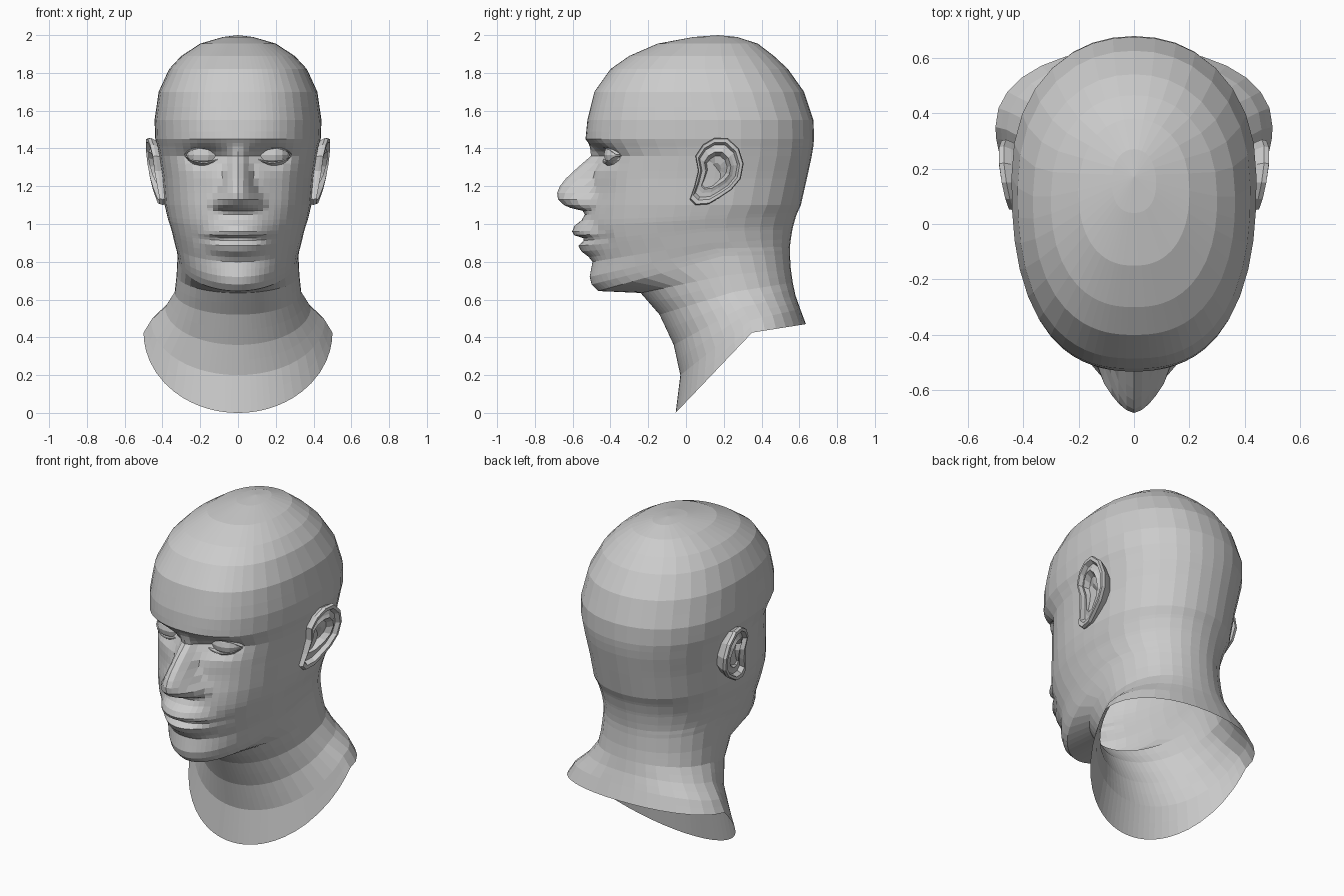
import bpy, bmesh
from math import sin, cos, pi, radians, exp


def loft(name, rows, closed=False, cap=False, pole=None):
    """Skin rows of points on the +x side and mirror across x = 0."""
    bm = bmesh.new()
    grid = [[bm.verts.new(p) for p in row] for row in rows]
    n = len(grid[0])
    for a, b in zip(grid, grid[1:]):
        for i in range(n if closed else n - 1):
            j = (i + 1) % n
            bm.faces.new((a[i], a[j], b[j], b[i]))
    if cap:
        bm.faces.new(grid[-1])
    if pole:
        top = bm.verts.new(pole)
        for i in range(n - 1):
            bm.faces.new((top, grid[0][i + 1], grid[0][i]))
    bmesh.ops.recalc_face_normals(bm, faces=bm.faces)
    me = bpy.data.meshes.new(name)
    bm.to_mesh(me)
    bm.free()
    ob = bpy.data.objects.new(name, me)
    bpy.context.collection.objects.link(ob)
    m = ob.modifiers.new("mirror", 'MIRROR')
    m.merge_threshold = 0.0005
    return ob


def interp(table, k):
    """Linear lookup in rows sorted by falling first value."""
    if k >= table[0][0]:
        return table[0][1:]
    for a, b in zip(table, table[1:]):
        if k >= b[0]:
            f = (a[0] - k) / (a[0] - b[0])
            return [p + (q - p) * f for p, q in zip(a[1:], b[1:])]
    return table[-1][1:]


# Skull sections: z, front y, half width, widest y, back y
skull = [
    (1.99, .04, .08, .15, .27), (1.955, -.15, .20, .12, .38),
    (1.89, -.30, .30, .10, .465), (1.82, -.40, .365, .10, .54),
    (1.70, -.485, .42, .13, .625), (1.55, -.522, .442, .17, .675),
    (1.45, -.532, .438, .17, .678), (1.41, -.505, .427, .17, .674),
    (1.36, -.475, .417, .17, .666), (1.25, -.50, .40, .15, .642),
    (1.10, -.525, .388, .13, .608)]
# Tilted jaw and neck sections: front z, front y, half width, side y, back y, side z, back z
neck = [
    (1.00, -.535, .372, .10, .585, 1.03, 1.05), (.90, -.525, .352, .10, .565, .97, .98),
    (.80, -.495, .335, .13, .555, .90, .92), (.72, -.51, .325, .16, .55, .87, .88),
    (.68, -.50, .322, .18, .55, .85, .86),
    (.645, -.465, .32, .19, .55, .83, .84), (.635, -.24, .325, .22, .555, .73, .76),
    (.52, -.14, .335, .25, .565, .64, .69), (.36, -.065, .385, .30, .58, .56, .62),
    (.20, -.03, .46, .34, .605, .49, .55), (0, -.055, .50, .35, .635, .425, .47)]
sections = [(z, f, w, s, b, z, z) for z, f, w, s, b in skull] + neck
# Squareness of the front half by height
squareness = [(2.0, 2.3), (1.8, 2.4), (1.6, 2.52), (1.44, 2.5), (1.36, 2.45), (1.2, 2.35),
              (1.0, 2.2), (.8, 2.08), (.65, 1.97), (.6, 2.0)]
levels = [1.99, 1.955, 1.89, 1.82, 1.7, 1.62, 1.55, 1.49, 1.45, 1.43, 1.41, 1.385, 1.36,
          1.32, 1.28, 1.24, 1.2, 1.165, 1.13, 1.1, 1.085, 1.07, 1.05, 1.02, .99, .96, .94,
          .925, .912, .885, .855, .825, .8, .76, .72, .68, .645, .635, .58, .52, .44, .36, .28,
          .2, .1, 0]
angles = [0, 4, 8, 12, 16, 20, 25, 30, 36, 43, 51, 60, 69, 77, 84, 90,
          102, 114, 126, 138, 150, 160, 170, 180]

# Face relief: z, forward amount, half width
nose = [(1.42, 0, .05), (1.36, .03, .055), (1.3, .085, .065), (1.24, .135, .08),
        (1.18, .172, .105), (1.13, .158, .135), (1.1, .12, .14), (1.085, .085, .135),
        (1.07, .02, .12), (1.05, 0, .1)]
lips = [(1.06, 0, .12), (1.02, .02, .14), (.985, .062, .17), (.955, .074, .195),
        (.94, .062, .2), (.925, .015, .2), (.912, .015, .2), (.885, .05, .185),
        (.855, .042, .16), (.825, .012, .12), (.8, 0, .1)]


def blob(x, z, cx, cz, sx, sz):
    return exp(-((x - cx) / sx) ** 2 - ((z - cz) / sz) ** 2)


def relief(x, z):
    d = 0
    for table in (nose, lips):
        amount, width = interp(table, z)
        d += amount * max(0, 1 - (x / width) ** 2)
    d -= .065 * blob(x, z, .175, 1.36, .095, .05)    # eye socket
    d -= .018 * blob(x, z, .19, 1.2, .08, .12)       # hollow beside the nose
    d += .02 * blob(x, z, .115, 1.125, .03, .03)     # nostril wing
    d -= .012 * blob(x, z, .2, .92, .03, .03)        # mouth corner
    return d


# Head and neck shell, open at the base
rows = []
for k in levels:
    fy, w, sy, by, sz, bz = interp(sections, k)
    row = []
    for a in angles:
        front = a <= 90
        n = interp(squareness, k)[0] if front else 2.15
        s = 0 if a == 180 else sin(radians(a))
        c = 0 if a == 90 else (1 - s ** n) ** (1 / n)
        x = w * s
        y = sy + ((fy if front else by) - sy) * c
        z = sz + ((k if front else bz) - sz) * c
        if front and k > .7:
            y -= relief(x, z)
        row.append((x, y, z))
    rows.append(row)
loft("head_and_neck", rows, pole=(0, .17, 2.0))

# Eyeballs
rows = []
for i in range(1, 8):
    v = pi * i / 8
    rows.append([(.178 + .095 * sin(v) * cos(u), -.352 + .085 * sin(v) * sin(u), 1.366 + .07 * cos(v))
                 for u in [2 * pi * j / 14 for j in range(14)]])
loft("eyeball", rows, closed=True)

# Eyelids: back edge, crest and inner edge of each arc
for name, sgn in (("upper_eyelid", 1), ("lower_eyelid", -.9)):
    rows = []
    for h, dy in ((.064, .02), (.046, -.007), (.039, -.006), (.036, .02)):
        row = []
        for i in range(9):
            f = i / 8
            arch = sin(pi * f) ** .8
            row.append((.078 + .205 * f, -.417 - .026 * arch + .05 * f * f + dy,
                        1.364 + sgn * h * (.12 + .88 * arch)))
        rows.append(row)
    loft(name, rows)

# Ears: outline in (y, z), lofted from the head out over the rim and into the bowl
outline = [(.05, 1.36), (.09, 1.42), (.15, 1.455), (.22, 1.455), (.28, 1.40), (.305, 1.32),
           (.29, 1.24), (.24, 1.18), (.18, 1.14), (.12, 1.105), (.05, 1.10), (.02, 1.13),
           (.045, 1.2), (.065, 1.28)]
rows = []
for scale, out in ((.72, -.09), (.93, -.03), (1, -.005), (.97, .012), (.86, .012),
                   (.78, -.012), (.66, -.008), (.55, 0), (.42, -.035), (.2, -.045)):
    row = []
    for y, z in outline:
        x = .428 + .13 * (y - .05) + .14 * (z - 1.28) + out
        row.append((x, .155 + (y - .155) * scale, 1.29 + (z - 1.29) * scale))
    rows.append(row)
loft("ear", rows, closed=True, cap=True)
